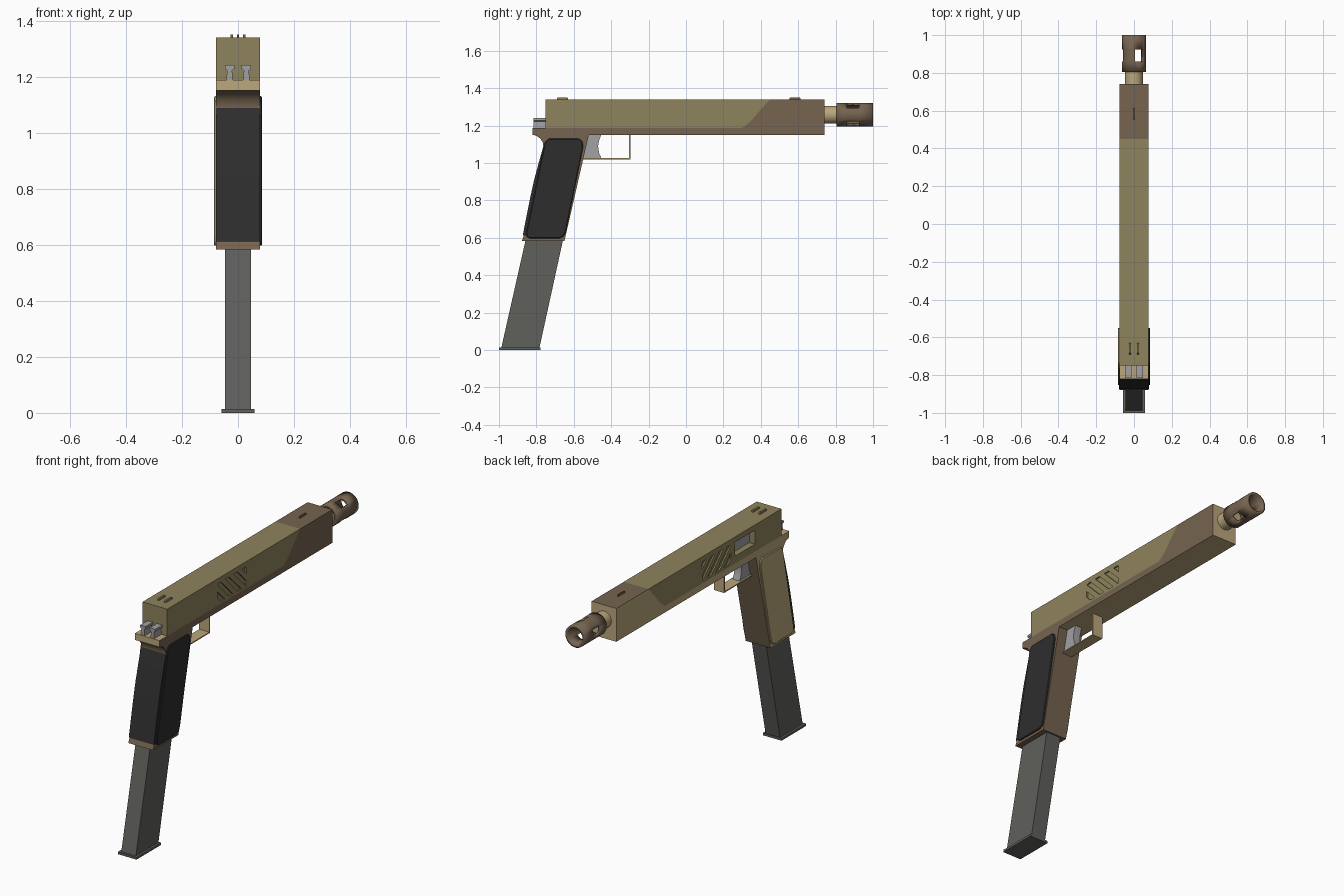
import bpy, bmesh, math
from mathutils import Matrix

if "Cube" in bpy.data.objects:
    bpy.data.objects.remove(bpy.data.objects["Cube"])


def material(name, rgb):
    m = bpy.data.materials.new(name)
    m.use_nodes = True
    m.diffuse_color = (*rgb, 1)
    m.node_tree.nodes["Principled BSDF"].inputs["Base Color"].default_value = (*rgb, 1)
    return m


olive = material("olive", (0.275, 0.23, 0.11))
brown = material("brown", (0.18, 0.127, 0.08))
tan = material("tan", (0.5, 0.385, 0.2))
black = material("black", (0.027, 0.027, 0.027))
steel = material("steel", (0.36, 0.36, 0.38))
gunmetal = material("gunmetal", (0.115, 0.115, 0.107))


def finish(bm, name, mats, rule=None, smooth=False):
    bmesh.ops.recalc_face_normals(bm, faces=bm.faces)
    bm.normal_update()
    if rule:
        for f in bm.faces:
            f.material_index = rule(f.normal, f.calc_center_median())
    mesh = bpy.data.meshes.new(name)
    bm.to_mesh(mesh)
    bm.free()
    ob = bpy.data.objects.new(name, mesh)
    bpy.context.collection.objects.link(ob)
    for m in mats:
        mesh.materials.append(m)
    bpy.ops.object.select_all(action="DESELECT")
    ob.select_set(True)
    bpy.context.view_layer.objects.active = ob
    if smooth:
        bpy.ops.object.shade_smooth_by_angle(angle=math.radians(35))
    return ob


def add_prism(bm, profile, x0, x1):
    """Extrude a (y, z) outline along x."""
    face = bm.faces.new([bm.verts.new((x0, y, z)) for y, z in profile])
    moved = bmesh.ops.extrude_face_region(bm, geom=[face])["geom"]
    bmesh.ops.translate(bm, vec=(x1 - x0, 0, 0),
                        verts=[v for v in moved if isinstance(v, bmesh.types.BMVert)])


def prism(name, profile, x0, x1, mats, rule=None, smooth=False):
    bm = bmesh.new()
    add_prism(bm, profile, x0, x1)
    return finish(bm, name, mats, rule, smooth)


def rect(y0, y1, z0, z1):
    return [(y0, z0), (y1, z0), (y1, z1), (y0, z1)]


W = 0.078            # half width of slide, frame and grip
SEAM, TOP, BASE = 1.187, 1.34, 1.15

# Slide with cut slots on both sides and a port on the right
slant = [(0.45, TOP), (0.39, 1.275), (0.345, 1.222), (0.30, SEAM)]
slide = prism("slide", [(-0.75, SEAM), (-0.75, TOP)] + slant, -W, W, [olive])

cut = bmesh.new()
add_prism(cut, rect(-0.51, -0.33, 1.23, 1.31), -0.1, -0.035)
SL, SH = 0.26, 0.11


def slot_ends(c):
    v, u = min(c, SH), min(c, SL)
    return (c - v - 0.295, v + 1.2), (u - 0.295, c - u + 1.2)


for i in range(5):
    a, b = slot_ends(0.03 + i * 0.075)
    d, e = slot_ends(0.065 + i * 0.075)
    for side in (-1, 1):
        add_prism(cut, [a, b, e, d], side * (W - 0.008), side * 0.1)
cutter = finish(cut, "slide_cutter", [olive])
cutter.hide_render = True
mod = slide.modifiers.new("cuts", "BOOLEAN")
mod.operation, mod.solver, mod.object = "DIFFERENCE", "EXACT", cutter
bpy.context.view_layer.objects.active = slide
bpy.ops.object.modifier_apply(modifier=mod.name)
bpy.data.objects.remove(cutter)
prism("chamber", rect(-0.508, -0.332, 1.232, 1.308), -0.045, -0.03, [steel])


# Frame and nose: brown on one side and on top, tan elsewhere
def frame_rule(n, c):
    return 0 if n.x > 0.5 or (n.z > 0.5 and c.y > 0) else 1


prism("frame", [(-0.82, BASE), (0.74, BASE), (0.74, TOP)] + slant + [(-0.82, SEAM)],
      -W, W, [brown, tan], frame_rule)

# Grip body, with the curve under the tang
grip = [(-0.65, 0.583), (-0.52, BASE), (-0.815, BASE), (-0.795, 1.143), (-0.778, 1.13),
        (-0.766, 1.11), (-0.762, 1.086), (-0.768, 1.06), (-0.81, 0.87), (-0.862, 0.625), (-0.878, 0.583)]
prism("grip", grip, -W, W, [brown, tan], lambda n, c: int(n.x < -0.5), True)

# Black bulged backstrap
prism("backstrap", [(-0.763, 1.088), (-0.785, 1.01), (-0.812, 0.91), (-0.834, 0.81), (-0.852, 0.72),
                    (-0.873, 0.612), (-0.855, 0.612), (-0.80, 0.87), (-0.758, 1.06)],
      -W - 0.001, W + 0.001, [black], None, True)

# Side panels of the grip
panel = [(-0.735, 1.13), (-0.57, 1.13), (-0.553, 1.115), (-0.55, 1.085), (-0.642, 0.635),
         (-0.652, 0.61), (-0.675, 0.597), (-0.835, 0.597), (-0.852, 0.605), (-0.853, 0.63),
         (-0.765, 1.06), (-0.755, 1.11)]
for name, side, mat in (("left_grip_panel", 1, black), ("right_grip_panel", -1, tan)):
    ob = prism(name, panel, side * (W - 0.01), side * 0.086, [mat])
    bev = ob.modifiers.new("soft_edge", "BEVEL")
    bev.width, bev.segments = 0.004, 1

# Magazine and its base plate
prism("magazine", [(-0.988, 0.01), (-0.784, 0.01), (-0.655, 0.6), (-0.855, 0.6)], -0.046, 0.046, [gunmetal])
prism("magazine_base", rect(-1.0, -0.778, 0, 0.013), -0.059, 0.059, [gunmetal])

# Trigger and guard
prism("trigger", [(-0.55, 1.025), (-0.452, 1.025), (-0.465, 1.055), (-0.47, 1.09), (-0.465, 1.12),
                  (-0.452, 1.155), (-0.52, 1.155)], -0.022, 0.022, [steel], None, True)
prism("trigger_guard", [(-0.552, 1.02), (-0.298, 1.02), (-0.298, 1.155), (-0.304, 1.155),
                        (-0.304, 1.026), (-0.55, 1.026)], -0.032, 0.032, [tan])

# Twin hammer posts with wide heads
for name, x in (("left_hammer", 0.03), ("right_hammer", -0.03)):
    bm = bmesh.new()
    shape = [(-0.012, 1.18), (0.012, 1.18), (0.009, 1.222), (0.017, 1.228),
             (0.017, 1.241), (-0.017, 1.241), (-0.017, 1.228), (-0.009, 1.222)]
    add_prism(bm, shape, 0, 0.066)
    # turn the outline to face the rear
    bmesh.ops.transform(bm, verts=bm.verts,
                        matrix=Matrix.Translation((x, -0.815, 0)) @ Matrix(
                            ((0, 1, 0, 0), (1, 0, 0, 0), (0, 0, 1, 0), (0, 0, 0, 1))))
    finish(bm, name, [steel])

# Sights
for name, x, y, mat in (("left_rear_sight", 0.022, -0.66, olive),
                        ("right_rear_sight", -0.022, -0.66, olive), ("front_sight", 0, 0.583, brown)):
    w = 0.003 if mat is brown else 0.005
    prism(name, [(y - 0.03, 1.33), (y + 0.03, 1.33), (y + 0.03, 1.345), (y + 0.024, 1.351),
                 (y - 0.024, 1.351), (y - 0.03, 1.345)], x - w, x + w, [mat])

# Barrel
AXIS = 1.258
bm = bmesh.new()
bmesh.ops.create_cone(bm, cap_ends=True, segments=30, radius1=0.047, radius2=0.047, depth=0.12,
                      matrix=Matrix.Translation((0, 0.76, AXIS)) @ Matrix.Rotation(math.pi / 2, 4, "X"))
finish(bm, "barrel", [tan], None, True)

# Muzzle tube with three windows
bm = bmesh.new()
N = 30
rings = [[bm.verts.new((0.0625 * math.cos(math.tau * k / N), y, AXIS + 0.0625 * math.sin(math.tau * k / N)))
          for k in range(N)] for y in (0.805, 0.86, 0.925, 1.0)]
for r in range(3):
    for k in range(N):
        if r == 1 and (k - 3) % 10 < 4:
            continue
        j = (k + 1) % N
        bm.faces.new((rings[r][k], rings[r][j], rings[r + 1][j], rings[r + 1][k]))
tube = finish(bm, "muzzle_tube", [brown], None, True)
sol = tube.modifiers.new("wall", "SOLIDIFY")
sol.thickness, sol.offset = 0.016, -1
